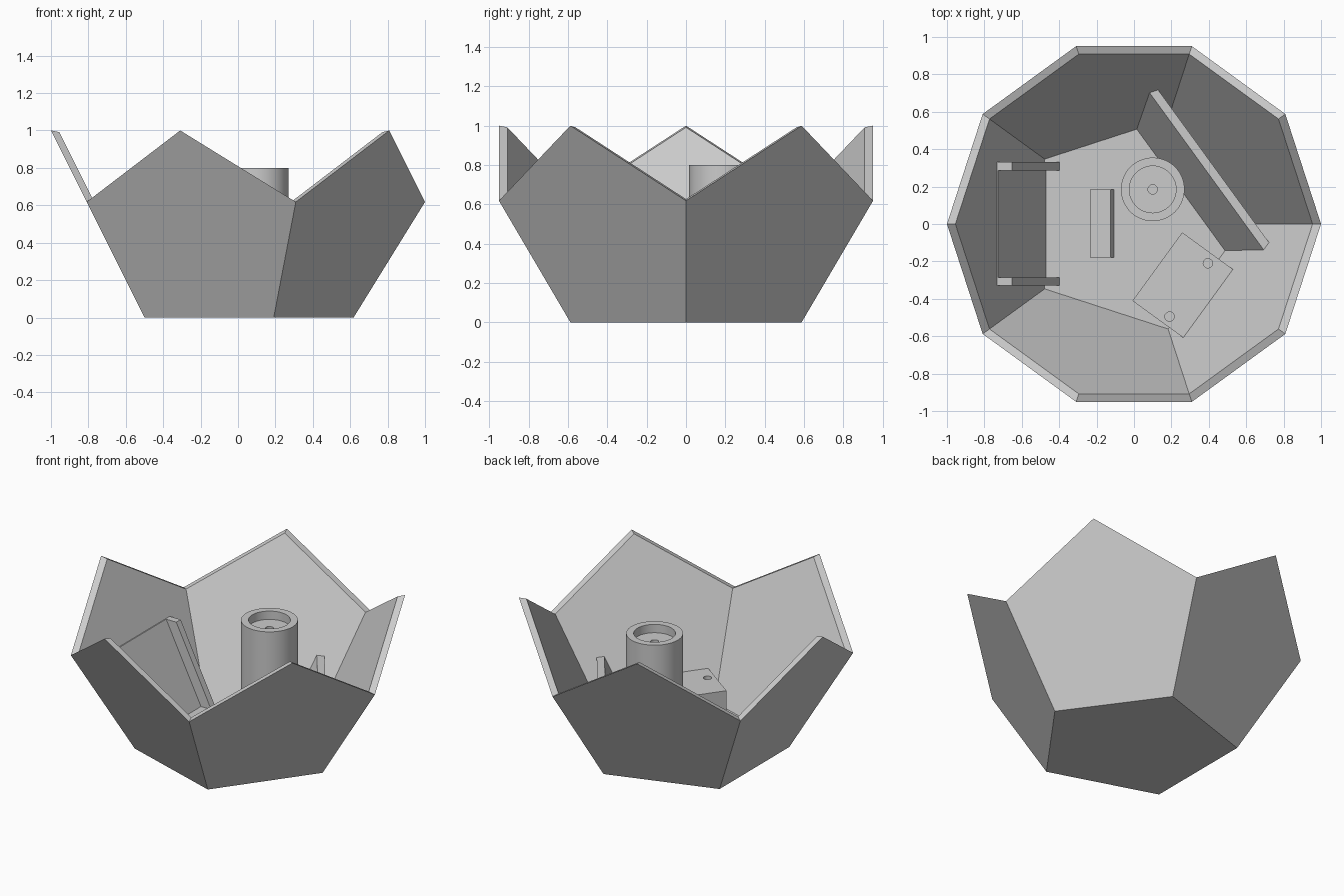
import bpy, bmesh, math
from mathutils import Matrix, Vector

cube = bpy.data.objects.get("Cube")
if cube:
    bpy.data.objects.remove(cube, do_unlink=True)

grey = bpy.data.materials.new("light_grey")
grey.use_nodes = True
grey.diffuse_color = (0.6, 0.6, 0.6, 1)
grey.node_tree.nodes["Principled BSDF"].inputs["Base Color"].default_value = (0.6, 0.6, 0.6, 1)

# Dodecahedron proportions, with a unit radius at the middle rings
PHI = (1 + math.sqrt(5)) / 2
SMALL = 1 / PHI
CENTRE = Vector((0, 0, PHI / 2))
INNER = 0.955
FLOOR = CENTRE.z * (1 - INNER)


def finish(name, bm):
    bmesh.ops.recalc_face_normals(bm, faces=bm.faces)
    mesh = bpy.data.meshes.new(name)
    bm.to_mesh(mesh)
    bm.free()
    mesh.materials.append(grey)
    obj = bpy.data.objects.new(name, mesh)
    bpy.context.collection.objects.link(obj)
    return obj


def smooth(obj):
    bpy.ops.object.select_all(action="DESELECT")
    obj.select_set(True)
    bpy.context.view_layer.objects.active = obj
    bpy.ops.object.shade_smooth_by_angle(angle=math.radians(35))


def prism(name, angle, profile, lo, hi):
    """Profile of (outward distance, height), swept sideways; lo and hi are functions."""
    bm = bmesh.new()
    ends = [[bm.verts.new((s, f(s, z), z)) for s, z in profile] for f in (lo, hi)]
    bm.faces.new(ends[0])
    bm.faces.new(ends[1])
    n = len(profile)
    for i in range(n):
        j = (i + 1) % n
        bm.faces.new((ends[0][i], ends[0][j], ends[1][j], ends[1][i]))
    bm.transform(Matrix.Rotation(math.radians(angle), 4, "Z"))
    return finish(name, bm)


def wall(z):
    """Distance of the inner wall from the axis at a height."""
    return 0.5 * INNER + (z - FLOOR) / 2


def side_limit(s, z):
    """Half width available between the two neighbouring walls."""
    a = math.radians(72)
    return (wall(z) - s * math.cos(a)) / math.sin(a)


# Open half-dodecahedron bowl with a thick rim
bm = bmesh.new()
rims = []
for scale in (1, INNER):
    def ring(radius, z, turn):
        points = []
        for i in range(5):
            a = math.radians(72 * i + turn)
            p = Vector((radius * math.cos(a), radius * math.sin(a), z))
            points.append(bm.verts.new(CENTRE + (p - CENTRE) * scale))
        return points
    base, low, high = ring(SMALL, 0, 0), ring(1, SMALL, 0), ring(1, 1, 36)
    bm.faces.new(base)
    for i in range(5):
        j = (i + 1) % 5
        bm.faces.new((base[i], base[j], low[j], high[i], low[i]))
    rims.append([v for pair in zip(low, high) for v in pair])
for i in range(10):
    j = (i + 1) % 10
    bm.faces.new((rims[0][i], rims[0][j], rims[1][j], rims[1][i]))
finish("bowl_shell", bm)

# Upright tube with a stepped bore
bm = bmesh.new()
steps = [(0.025, FLOOR), (0.025, 0.745), (0.125, 0.745), (0.125, 0.8), (0.17, 0.8), (0.17, FLOOR)]
verts = [bm.verts.new((r, 0, z)) for r, z in steps]
edges = [bm.edges.new(pair) for pair in zip(verts, verts[1:])]
bmesh.ops.spin(bm, geom=verts + edges, cent=(0, 0, 0), axis=(0, 0, 1),
               angle=math.tau, steps=64, use_duplicate=False)
bmesh.ops.remove_doubles(bm, verts=bm.verts, dist=0.0001)
bm.transform(Matrix.Translation((0.1, 0.185, 0)))
smooth(finish("upright_tube", bm))

# Leaning divider that fits between the walls
divider = [(0.31, FLOOR), (0.48, 0.365), (0.526, 0.365), (0.357, FLOOR)]
prism("leaning_divider", 36, divider,
      lambda s, z: -side_limit(s, z), side_limit)

# Mounting block resting against the wall, with two screw holes
block = prism("mounting_block", -36,
              [(0.235, FLOOR), (0.235, 0.222), (wall(0.222), 0.222), (wall(FLOOR), FLOOR)],
              lambda s, z: -0.337, lambda s, z: 0.115)
for x, y in ((0.395, -0.21), (0.19, -0.495)):
    bm = bmesh.new()
    bmesh.ops.create_cone(bm, cap_ends=True, segments=32, radius1=0.025, radius2=0.025,
                          depth=0.2, matrix=Matrix.Translation((x, y, 0.23)))
    cutter = finish("hole_cutter", bm)
    cutter.hide_render = True
    cut = block.modifiers.new("hole", "BOOLEAN")
    cut.object, cut.operation, cut.solver = cutter, "DIFFERENCE", "EXACT"
    bpy.context.view_layer.objects.active = block
    bpy.ops.object.modifier_apply(modifier=cut.name)
    bpy.data.objects.remove(cutter, do_unlink=True)
smooth(block)

# Pair of rails following the wall, with a thin panel between
TOP = 0.545
for name, start in (("rail_front", 0.285), ("rail_back", -0.332)):
    prism(name, 180,
          [(wall(FLOOR), FLOOR), (wall(TOP), TOP), (wall(TOP) - 0.08, TOP), (0.397, FLOOR)],
          lambda s, z: start, lambda s, z: start + 0.045)
prism("rail_panel", 180,
      [(wall(FLOOR), FLOOR), (wall(TOP), TOP), (wall(TOP) - 0.006, TOP), (wall(FLOOR) - 0.006, FLOOR)],
      lambda s, z: -0.29, lambda s, z: 0.29)

# Low floor ledge with one sloping edge
LEDGE = FLOOR + 0.036
prism("floor_ledge", 180,
      [(0.108, FLOOR), (0.126, LEDGE), (0.235, LEDGE), (0.235, FLOOR)],
      lambda s, z: -0.185, lambda s, z: 0.178)
